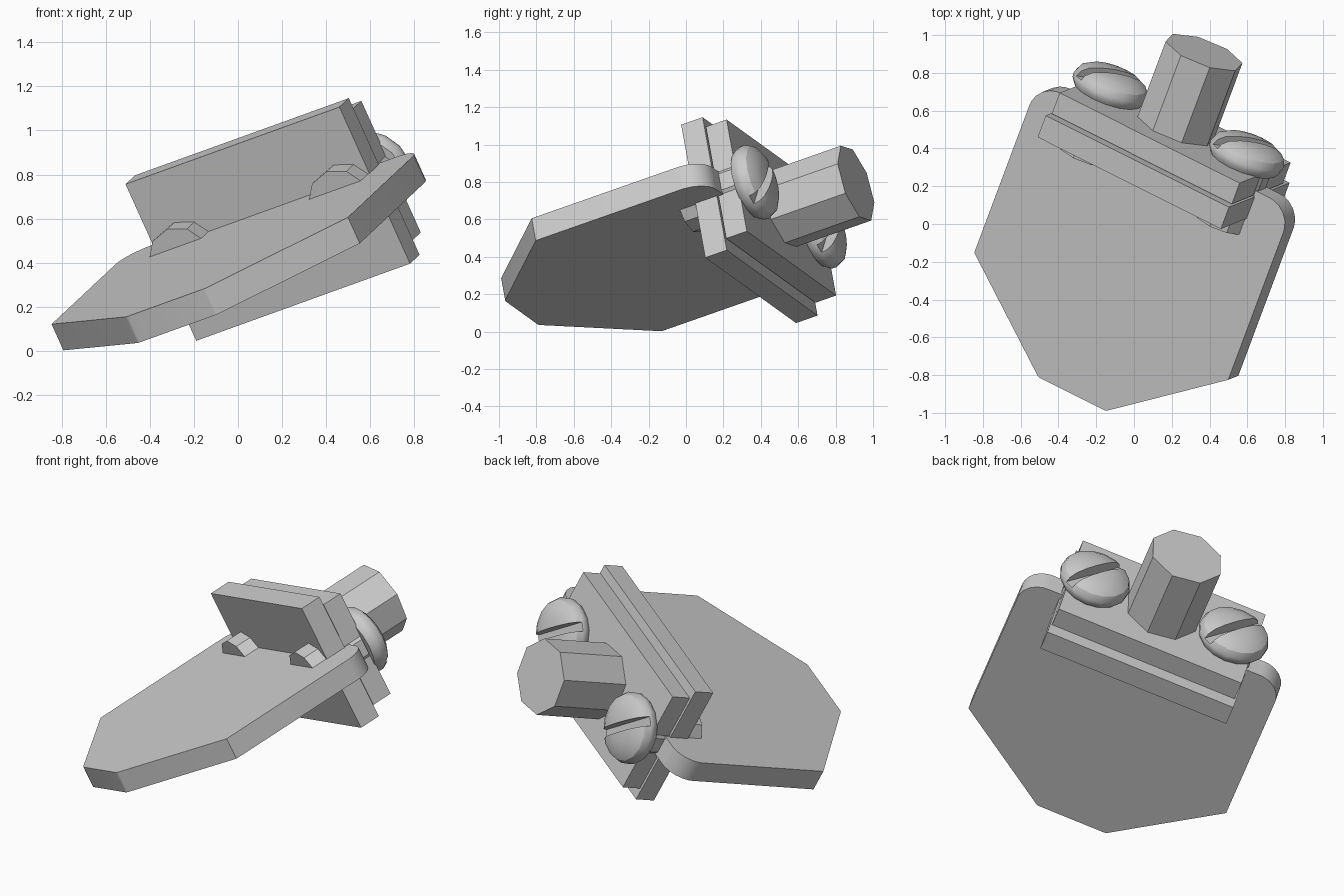
import bpy, bmesh, math
from mathutils import Matrix, Vector

cube = bpy.data.objects.get("Cube")
if cube:
    bpy.data.objects.remove(cube, do_unlink=True)

# Tilted frame of the whole tool: across the blade, along the handle, blade normal
across = Vector((0.851, -0.426, 0.307)).normalized()
along = Vector((0.333, 0.890, 0.312))
along = (along - across * along.dot(across)).normalized()
normal = across.cross(along)
TILT = Matrix((across, along, normal)).transposed().to_4x4()
MID, LEVEL = 0.172, 0.415          # centre line and blade mid height

steel = bpy.data.materials.new("grey_steel")
steel.use_nodes = True
GREY = (0.6, 0.6, 0.6, 1)
steel.diffuse_color = GREY
steel.node_tree.nodes["Principled BSDF"].inputs["Base Color"].default_value = GREY


def finish(name, bm, x=0.0, smooth=False):
    bmesh.ops.recalc_face_normals(bm, faces=bm.faces)
    mesh = bpy.data.meshes.new(name)
    bm.to_mesh(mesh)
    bm.free()
    mesh.materials.append(steel)
    obj = bpy.data.objects.new(name, mesh)
    bpy.context.collection.objects.link(obj)
    obj.matrix_world = TILT @ Matrix.Translation((MID + x, 0, LEVEL))
    if smooth:
        bpy.ops.object.select_all(action="DESELECT")
        obj.select_set(True)
        bpy.context.view_layer.objects.active = obj
        bpy.ops.object.shade_smooth_by_angle(angle=math.radians(32))
    return obj


def box(name, half_width, y0, y1, z0, z1, x=0.0, turn=0.0):
    bm = bmesh.new()
    bmesh.ops.create_cube(bm, size=1)
    bmesh.ops.scale(bm, vec=(2 * half_width, y1 - y0, z1 - z0), verts=bm.verts)
    bmesh.ops.translate(bm, vec=(0, (y0 + y1) / 2, (z0 + z1) / 2), verts=bm.verts)
    bmesh.ops.rotate(bm, matrix=Matrix.Rotation(-turn, 3, "Y"), verts=bm.verts)
    return finish(name, bm, x)


def lathe(name, profile, sides, start=0.0, x=0.0, smooth=False):
    """Stack of rings around the handle direction; profile holds (radius, y)."""
    bm = bmesh.new()
    rings = []
    for r, y in profile:
        angles = [start + math.tau * i / sides for i in range(sides)]
        rings.append([bm.verts.new((r * math.cos(t), y, r * math.sin(t))) for t in angles])
    for low, high in zip(rings, rings[1:]):
        for i in range(sides):
            j = (i + 1) % sides
            bm.faces.new((low[i], low[j], high[j], high[i]))
    bm.faces.new(rings[0])
    bm.faces.new(rings[-1])
    return finish(name, bm, x, smooth)


# Blade: half outline with corner radii, mirrored, then given thickness
half = [(0.21, -0.842, 0.03), (0.79, -0.379, 0), (0.79, 0.637, 0.14)]
outline = half + [(-x, y, r) for x, y, r in reversed(half)]
bm = bmesh.new()
verts = []
for i, (x, y, r) in enumerate(outline):
    p = Vector((x, y, 0))
    before = (Vector((*outline[i - 1][:2], 0)) - p).normalized()
    after = (Vector((*outline[(i + 1) % len(outline)][:2], 0)) - p).normalized()
    if r == 0:
        verts.append(bm.verts.new(p))
        continue
    # round the corner with an arc between its two tangent points
    half_angle = before.angle(after) / 2
    centre = p + (before + after).normalized() * r / math.sin(half_angle)
    reach = r / math.tan(half_angle)
    a, b = p + before * reach - centre, p + after * reach - centre
    steps = 6 if r > 0.1 else 3
    for k in range(steps + 1):
        verts.append(bm.verts.new(centre + a.lerp(b, k / steps).normalized() * r))
face = bm.faces.new(verts)
top = bmesh.ops.extrude_face_region(bm, geom=[face])["geom"]
bmesh.ops.translate(bm, vec=(0, 0, 0.132),
                    verts=[g for g in top if isinstance(g, bmesh.types.BMVert)])
bmesh.ops.translate(bm, vec=(0, 0, -0.07), verts=bm.verts)
finish("blade", bm, smooth=True)

# Clamp plates
box("front_clamp_plate", 0.57, 0.475, 0.604, -0.393, 0.397)
box("rear_clamp_plate", 0.56, 0.609, 0.733, -0.322, 0.342)

# Handle stub
lathe("handle_stub", [(0.218, 0.70), (0.218, 1.18)], 8, math.radians(11))

# Two slotted screws through the plates
head_profile = [(0.185, 0.725), (0.205, 0.755), (0.207, 0.785), (0.190, 0.820),
                (0.150, 0.845), (0.080, 0.858), (0.020, 0.862)]
for side, x in (("right", -0.425), ("left", 0.425)):
    lathe(side + "_screw_shaft", [(0.155, 0.375), (0.155, 0.72)], 10, math.radians(18), x)
    head = lathe(side + "_screw_head", head_profile, 16, 0, x, True)
    cutter = box(side + "_slot_cutter", 0.3, 0.79, 0.95, -0.027, 0.027, x, math.radians(-50))
    cutter.hide_render = True
    cutter.hide_viewport = True
    cut = head.modifiers.new("slot", "BOOLEAN")
    cut.operation = "DIFFERENCE"
    cut.solver = "EXACT"
    cut.object = cutter
